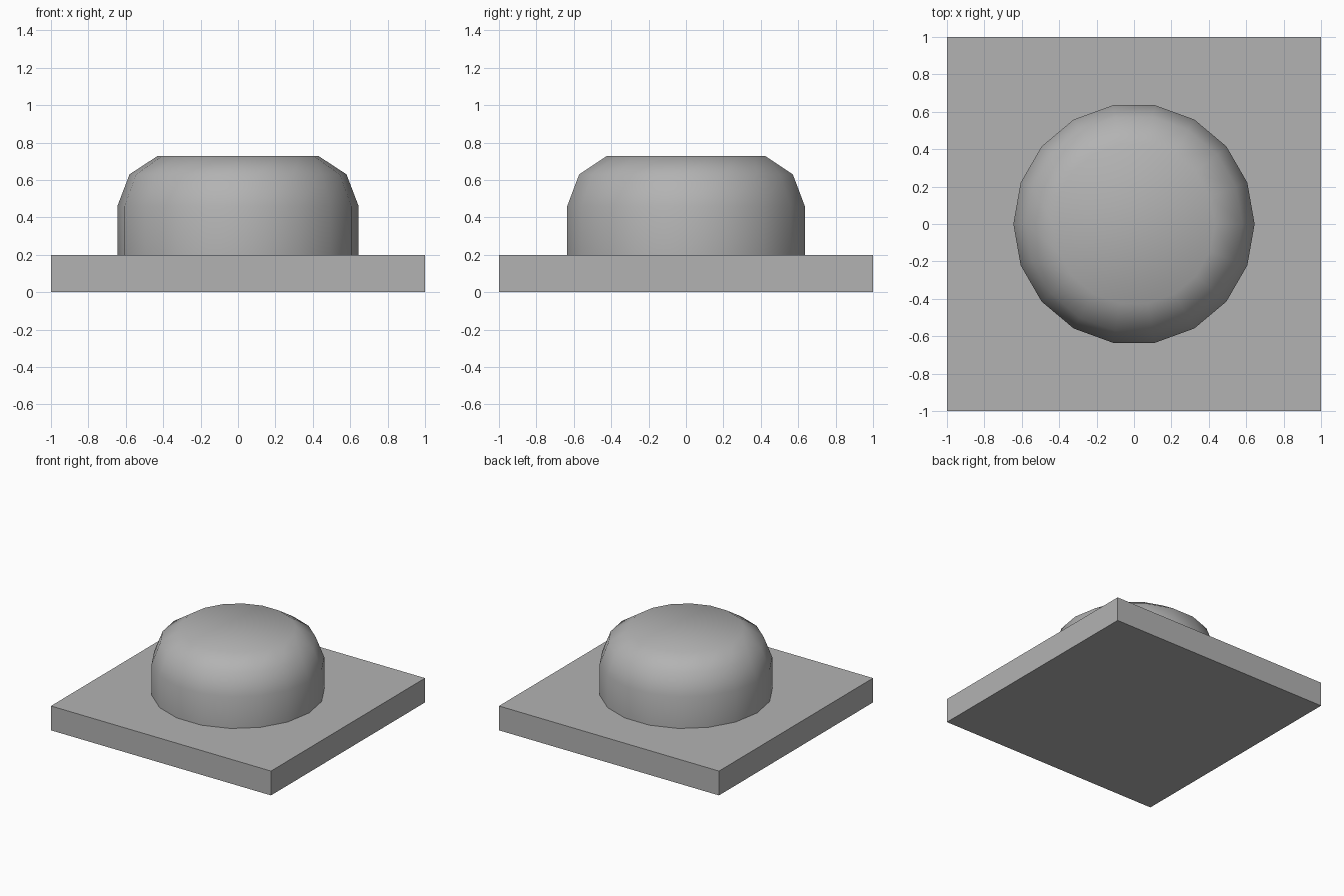
import bpy, bmesh
from math import cos, sin, tau

if "Cube" in bpy.data.objects:
    bpy.data.objects.remove(bpy.data.objects["Cube"])

# mid grey surface
grey = bpy.data.materials.new("mid_grey")
grey.diffuse_color = (0.45, 0.45, 0.45, 1)
grey.use_nodes = True
grey.node_tree.nodes["Principled BSDF"].inputs["Base Color"].default_value = grey.diffuse_color

# square base plate
bpy.ops.mesh.primitive_cube_add(size=1, location=(0, 0, 0.1))
plate = bpy.context.object
plate.name = "base_plate"
plate.scale = (2, 2, 0.2)
plate.data.materials.append(grey)

# rounded 18-sided dome, built from stacked rings
SIDES = 18
PROFILE = [(0.645, 0.2), (0.645, 0.46), (0.58, 0.63), (0.432, 0.727)]
bm = bmesh.new()
rings = [[bm.verts.new((r * cos(tau * i / SIDES), r * sin(tau * i / SIDES), z))
          for i in range(SIDES)] for r, z in PROFILE]
for low, high in zip(rings, rings[1:]):
    for i in range(SIDES):
        j = (i + 1) % SIDES
        bm.faces.new((low[i], low[j], high[j], high[i]))
bm.faces.new(rings[-1])

# smooth shading across the whole dome
for face in bm.faces:
    face.smooth = True
mesh = bpy.data.meshes.new("dome")
bm.to_mesh(mesh)
bm.free()
mesh.materials.append(grey)
dome = bpy.data.objects.new("dome", mesh)
bpy.context.collection.objects.link(dome)
